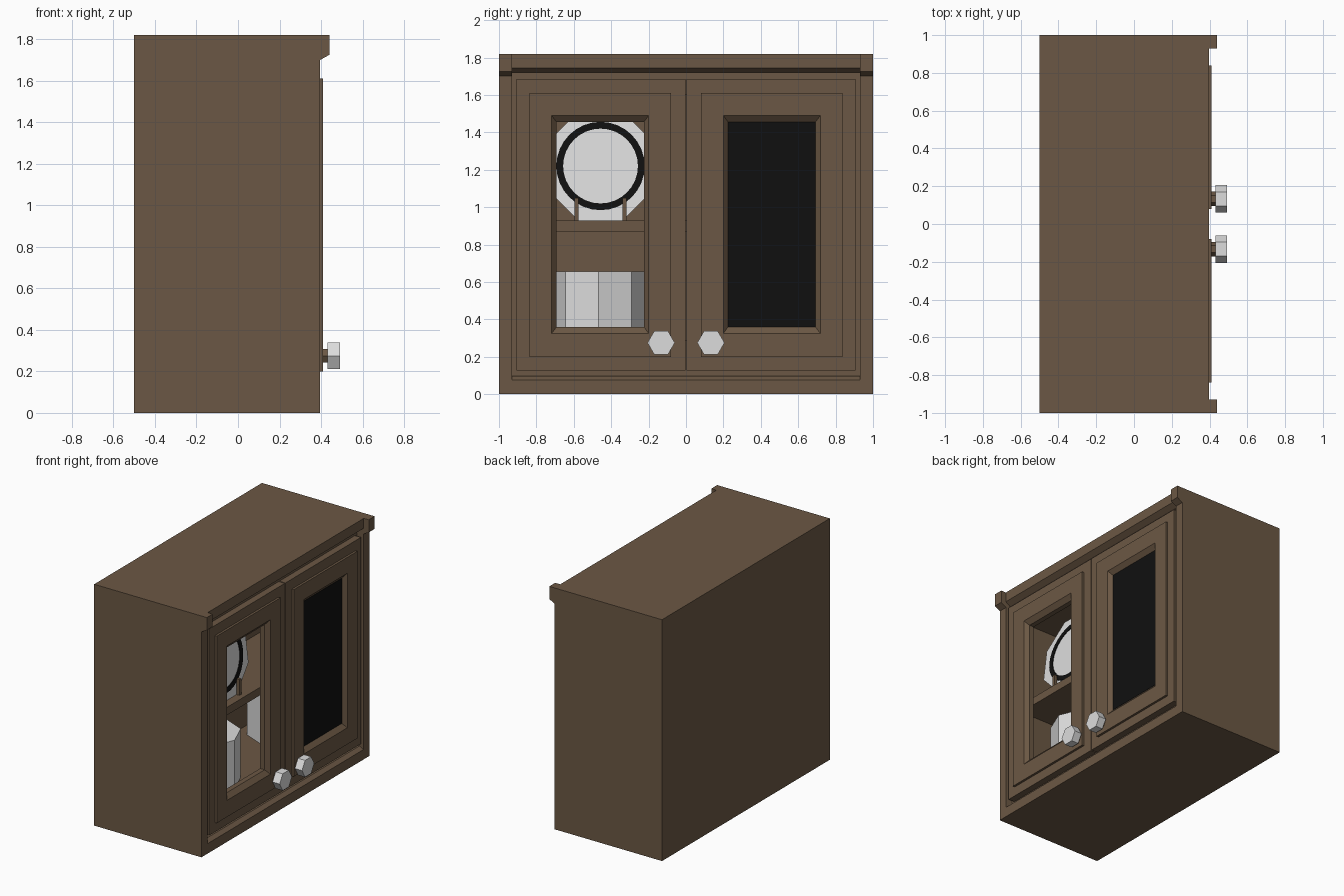
import bpy, bmesh, math

if "Cube" in bpy.data.objects:
    bpy.data.objects.remove(bpy.data.objects["Cube"])


def material(name, rgb):
    m = bpy.data.materials.new(name)
    m.diffuse_color = (*rgb, 1)
    m.use_nodes = True
    m.node_tree.nodes["Principled BSDF"].inputs["Base Color"].default_value = m.diffuse_color
    return m


WOOD = material("brown_wood", (0.148, 0.097, 0.058))
WHITE = material("white_china", (0.72, 0.72, 0.72))
BLACK = material("black_glass", (0.005, 0.005, 0.005))


def loft(name, rings, mat, closed=False):
    """Bridge matching point rings; cap the ends, or join last to first."""
    bm = bmesh.new()
    loops = [[bm.verts.new(p) for p in r] for r in rings]
    pairs = list(zip(loops, loops[1:]))
    if closed:
        pairs.append((loops[-1], loops[0]))
    else:
        bm.faces.new(loops[0])
        bm.faces.new(loops[-1])
    n = len(loops[0])
    for a, b in pairs:
        for i in range(n):
            j = (i + 1) % n
            bm.faces.new((a[i], a[j], b[j], b[i]))
    bmesh.ops.recalc_face_normals(bm, faces=bm.faces)
    me = bpy.data.meshes.new(name)
    bm.to_mesh(me)
    bm.free()
    me.materials.append(mat)
    ob = bpy.data.objects.new(name, me)
    bpy.context.collection.objects.link(ob)
    return ob


def rect(x, y0, y1, z0, z1):
    return [(x, y0, z0), (x, y1, z0), (x, y1, z1), (x, y0, z1)]


def box(name, x0, x1, y0, y1, z0, z1, mat):
    return loft(name, [rect(x0, y0, y1, z0, z1), rect(x1, y0, y1, z0, z1)], mat)


def extrude_y(name, profile, y0, y1, mat):
    return loft(name, [[(x, y, z) for x, z in profile] for y in (y0, y1)], mat)


def ring_x(x, y, z, r, n, phase=0.0, tilt=0.0):
    pts = []
    for i in range(n):
        a = phase + 2 * math.pi * i / n
        dz = r * math.sin(a)
        pts.append((x - tilt * dz, y + r * math.cos(a), z + dz))
    return pts


def ring_z(x, y, z, r, n):
    return [(x + r * math.cos(2 * math.pi * i / n),
             y + r * math.sin(2 * math.pi * i / n), z) for i in range(n)]


# Carcass with a hollow front
loft("carcass", [rect(-0.5, -1, 1, 0, 1.82), rect(0.34, -1, 1, 0, 1.82),
                 rect(0.34, -0.89, 0.89, 0.29, 1.6),
                 rect(-0.22, -0.89, 0.89, 0.29, 1.6)], WOOD)

# Middle crown and bottom rail of the face frame
extrude_y("crown_rail", [(0.34, 1.72), (0.36, 1.72), (0.398, 1.745),
                         (0.398, 1.82), (0.34, 1.82)], -0.93, 0.93, WOOD)
extrude_y("bottom_rail", [(0.34, 0), (0.395, 0), (0.395, 0.075),
                          (0.365, 0.096), (0.34, 0.096)], -0.93, 0.93, WOOD)

# Shelf inside
box("shelf", -0.22, 0.29, -0.89, 0.89, 0.87, 0.93, WOOD)

for s, side in ((-1, "left"), (1, "right")):
    def span(a, b):
        return sorted((s * a, s * b))

    # Stile with projecting crown end
    extrude_y(side + "_stile", [(0.34, 0), (0.395, 0), (0.395, 1.70), (0.44, 1.725),
                                (0.44, 1.82), (0.34, 1.82)], *span(0.93, 1), WOOD)

    # Door: stepped frame with bevelled opening
    outer = (*span(0.004, 0.905), 0.128, 1.685)
    raised = (*span(0.08, 0.838), 0.2, 1.61)
    rim = (*span(0.2, 0.718), 0.325, 1.49)
    inner = (*span(0.225, 0.692), 0.36, 1.455)
    loft(side + "_door", [rect(0.342, *outer), rect(0.393, *outer),
                          rect(0.393, *raised), rect(0.41, *raised),
                          rect(0.41, *rim), rect(0.38, *inner),
                          rect(0.342, *inner)], WOOD, closed=True)

    # Knob and stem
    ky, kz = s * 0.133, 0.275
    loft(side + "_knob_stem", [ring_x(x, ky, kz, 0.038, 6) for x in (0.405, 0.435)], WOOD)
    loft(side + "_knob", [ring_x(x, ky, kz, 0.073, 6) for x in (0.432, 0.492)], WHITE)

    # Octagonal pot on the cabinet floor
    loft(side + "_pot", [ring_z(0.05, s * 0.468, z, 0.25, 8) for z in (0.29, 0.655)], WHITE)

    # Display plate with a dark painted ring, leaning back
    py, pz, t = s * 0.457, 1.22, 0.12
    loft(side + "_plate", [ring_x(x, py, pz, 0.314, 8, math.pi / 8, t)
                           for x in (0.16, 0.19)], WHITE)
    loft(side + "_plate_ring", [ring_x(x, py, pz, r, 32, 0, t) for x, r in
                                ((0.191, 0.2), (0.191, 0.236), (0.196, 0.236), (0.196, 0.2))],
         BLACK, closed=True)

    # Plate stand pegs
    for k, off in enumerate((-0.128, 0.128)):
        box(f"{side}_plate_peg_{k + 1}", 0.225, 0.25, py + off - 0.011, py + off + 0.011,
            0.93, 1.05, WOOD)

# Dark glass pane in the right door
box("dark_pane", 0.376, 0.382, 0.225, 0.692, 0.36, 1.455, BLACK)
